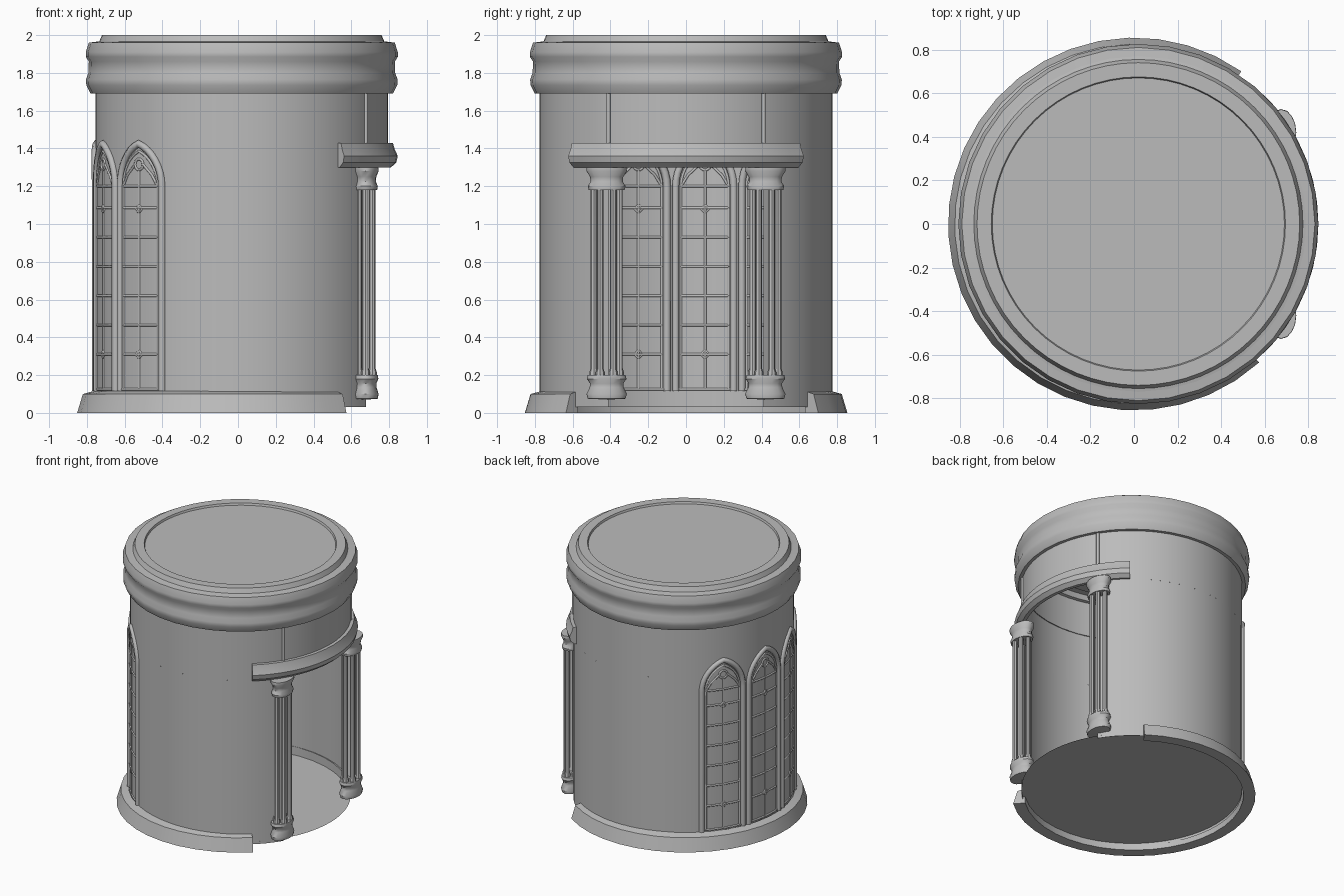
import bpy, bmesh
from math import sin, cos, tan, pi, radians, atan2, sqrt

if "Cube" in bpy.data.objects:
    bpy.data.objects.remove(bpy.data.objects["Cube"], do_unlink=True)

stone = bpy.data.materials.new("grey_stone")
stone.use_nodes = True
stone.diffuse_color = (0.5, 0.5, 0.5, 1)
stone.node_tree.nodes["Principled BSDF"].inputs["Base Color"].default_value = (0.5, 0.5, 0.5, 1)

CX = 0.02        # axis of the drum
R = 0.775        # wall radius
DOOR = 32        # half angle of the doorway


def finish(name, bm, smooth=True):
    bmesh.ops.recalc_face_normals(bm, faces=bm.faces[:])
    me = bpy.data.meshes.new(name)
    bm.to_mesh(me)
    bm.free()
    ob = bpy.data.objects.new(name, me)
    bpy.context.collection.objects.link(ob)
    me.materials.append(stone)
    if smooth:
        bpy.ops.object.select_all(action='DESELECT')
        ob.select_set(True)
        bpy.context.view_layer.objects.active = ob
        bpy.ops.object.shade_smooth_by_angle(angle=radians(35))
    return ob


def revolve(name, profile, a0=0, a1=360, seg=40, centre=(CX, 0), squash=(1, 1), closed=False):
    """Sweep an (r, z) profile about a vertical axis; closed arcs get end caps."""
    bm = bmesh.new()
    full = a1 - a0 == 360
    rings = []
    for i in range(seg if full else seg + 1):
        a = radians(a0 + (a1 - a0) * i / seg)
        rings.append([bm.verts.new((centre[0] + r * squash[0] * cos(a),
                                    centre[1] + r * squash[1] * sin(a), z)) for r, z in profile])
    n = len(profile)
    for i in range(seg):
        p, q = rings[i], rings[(i + 1) % len(rings)]
        for j in range(n if closed else n - 1):
            k = (j + 1) % n
            bm.faces.new((p[j], q[j], q[k], p[k]))
    if closed and not full:
        bm.faces.new(rings[0])
        bm.faces.new(rings[-1])
    return finish(name, bm)


def disc(name, radius, z):
    bm = bmesh.new()
    bmesh.ops.create_circle(bm, cap_ends=True, segments=64, radius=radius)
    bmesh.ops.translate(bm, verts=bm.verts[:], vec=(CX, 0, z))
    return finish(name, bm, False)


def tubes(name, paths, radius, angle):
    """Round bars following (u, z) paths wrapped on the wall at the given angle."""
    cu = bpy.data.curves.new(name, 'CURVE')
    cu.dimensions = '3D'
    cu.bevel_depth = radius
    cu.bevel_resolution = 1
    cu.use_fill_caps = True
    for path, cyclic in paths:
        sp = cu.splines.new('POLY')
        sp.points.add(len(path) - 1)
        sp.use_cyclic_u = cyclic
        for pt, (u, z) in zip(sp.points, path):
            a = radians(angle) + u / R
            pt.co = (CX + R * cos(a), R * sin(a), z, 1)
    ob = bpy.data.objects.new(name, cu)
    bpy.context.collection.objects.link(ob)
    cu.materials.append(stone)
    return ob


# Wall, with the doorway left open on the +x side
revolve("wall", [(R, 0.03), (R, 1.3)], DOOR, 360 - DOOR, 60)
revolve("upper_wall", [(R, 1.3), (R, 1.96)], seg=72)
disc("floor", R, 0.05)

# Plinth around the foot of the wall
revolve("plinth", [(0.77, 0), (0.855, 0), (0.825, 0.1), (0.77, 0.115)], 55, 312, 28,
        centre=(0.002, 0), closed=True)

# Cornice, roof rim and roof
revolve("cornice", [(0.77, 1.69), (0.8, 1.69), (0.823, 1.735), (0.825, 1.765), (0.812, 1.8),
                    (0.81, 1.86), (0.826, 1.885), (0.826, 1.91), (0.81, 1.96), (0.77, 1.965)], seg=36)
revolve("roof_rim", [(0.78, 1.96), (0.755, 1.965), (0.74, 2), (0.675, 2), (0.67, 1.985)], seg=64)
disc("roof", 0.672, 1.985)

# Curved lintel over the doorway
revolve("lintel", [(0.765, 1.3), (0.79, 1.3), (0.818, 1.325), (0.826, 1.36), (0.81, 1.395),
                   (0.80, 1.43), (0.765, 1.43)], -49, 49, 14, closed=True)

# Clustered columns and the slim ribs above them
for side, y in (("right", -0.42), ("left", 0.42)):
    c = (0.675, y)
    oval = (0.65, 1)
    revolve(side + "_column_base", [(0, 0.07), (0.1, 0.075), (0.107, 0.1), (0.09, 0.135), (0.088, 0.155),
                                    (0.105, 0.18), (0.1, 0.2), (0, 0.2)], seg=16, centre=c, squash=oval)
    revolve(side + "_capital", [(0, 1.18), (0.095, 1.18), (0.1, 1.2), (0.085, 1.225), (0.088, 1.25),
                                (0.107, 1.28), (0.105, 1.3), (0, 1.3)], seg=16, centre=c, squash=oval)
    for k in range(6):
        a = radians(30 + 60 * k)
        revolve(f"{side}_shaft_{k + 1}", [(0.024, 0.19), (0.024, 0.215), (0.017, 0.235), (0.017, 1.19)],
                seg=8, centre=(c[0] + 0.042 * cos(a), y + 0.068 * sin(a)))
    tubes(side + "_rib", [([(0, 1.42), (0, 1.7)], False)], 0.012, DOOR if y > 0 else -DOOR)


# Pointed lancet windows
def arch(w, foot, spring, peak, steps=8):
    """Outline of a pointed arch with half width w."""
    h = peak - spring
    rad = (w * w + h * h) / (2 * w)
    end = atan2(h, w - (w - rad) - w)
    half = [(w - rad + rad * cos(end * i / steps), spring + rad * sin(end * i / steps))
            for i in range(steps + 1)]
    return [(w, foot)] + half + [(-u, z) for u, z in half[-2::-1]] + [(-w, foot)]


def ring(z, size, n):
    return [(size * cos(2 * pi * k / n), z + size * sin(2 * pi * k / n)) for k in range(n)]


def span(w, z):
    return [(w * (i / 2 - 1), z) for i in range(5)]


for n, angle in enumerate((225.5, 199, 172.5, 146), 1):
    tubes(f"window_frame_{n}", [(arch(0.156, 0.115, 1.2, 1.425), False)], 0.021, angle)
    bars = [(arch(0.128, 0.13, 1.2, 1.385), False), ([(0, 0.13), (0, 1.29)], False),
            (ring(1.315, 0.03, 10), True), (ring(0.31, 0.022, 4), True), (ring(1.08, 0.022, 4), True)]
    bars += [(span(0.13, 0.155 * k), False) for k in range(2, 8)]
    bars += [(span(0.13, 1.2), False), (span(0.15, 0.125), False)]
    bars += [([(s * 0.128, 1.2), (s * 0.09, 1.26), (s * 0.03, 1.315)], False) for s in (-1, 1)]
    tubes(f"window_bars_{n}", bars, 0.0075, angle)
